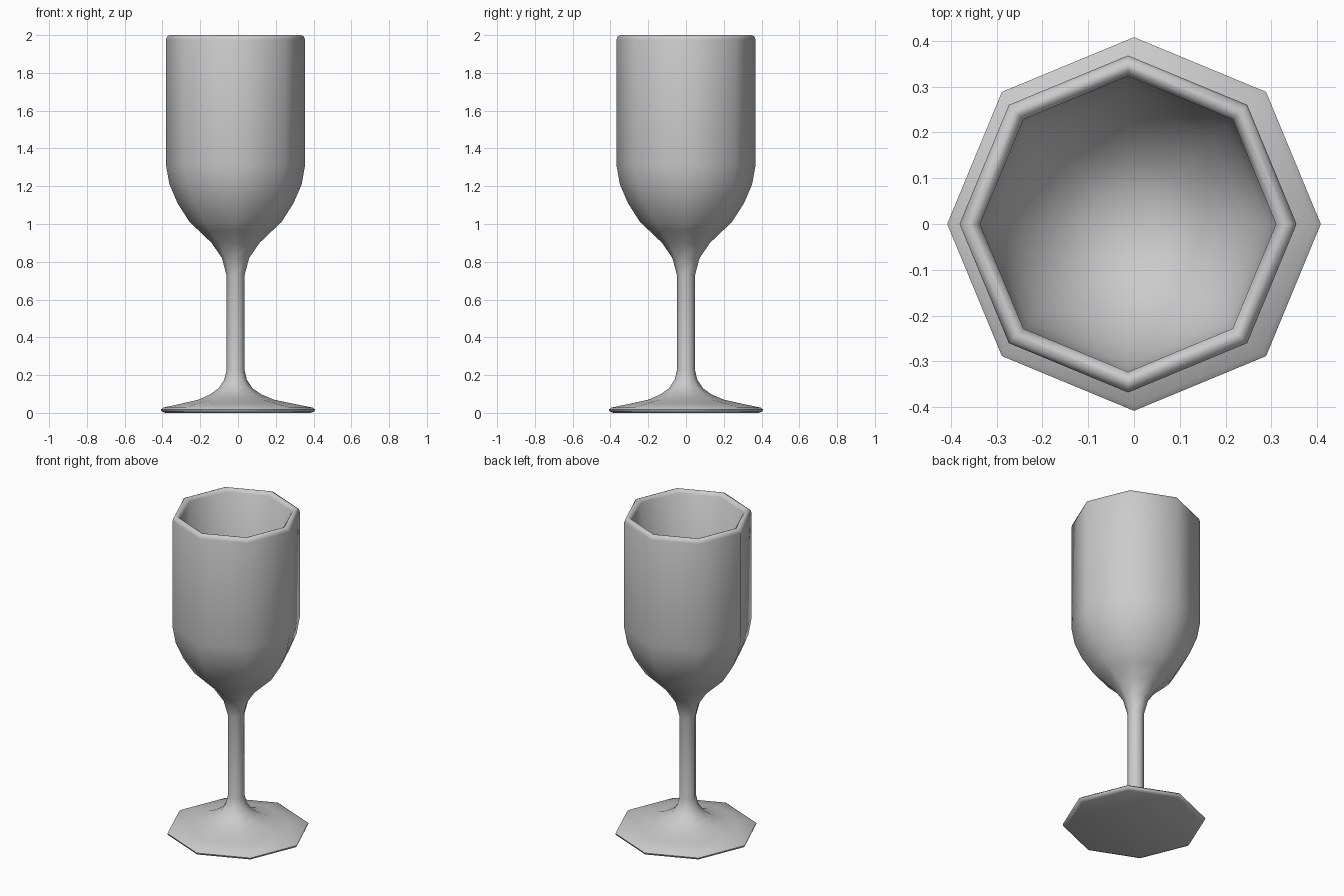
import bpy, bmesh, math

if "Cube" in bpy.data.objects:
    bpy.data.objects.remove(bpy.data.objects["Cube"])

SIDES = 8
# Profile: radius, height; runs from the underside, up the outside, over the lip, down inside
foot = [(0.385, 0.0), (0.405, 0.008), (0.408, 0.018), (0.395, 0.028),
        (0.29, 0.05), (0.2, 0.07), (0.135, 0.098), (0.09, 0.13), (0.06, 0.175)]
stem = [(0.048, 0.225), (0.048, 0.73)]
bowl = [(0.072, 0.82), (0.127, 0.9), (0.195, 0.965), (0.243, 1.01), (0.307, 1.11),
        (0.35, 1.21), (0.368, 1.31), (0.368, 1.975), (0.362, 1.993), (0.347, 2.0)]
inside = [(0.336, 1.997), (0.323, 1.98), (0.323, 1.32), (0.305, 1.22), (0.265, 1.13),
          (0.21, 1.05), (0.15, 0.995), (0.08, 0.955)]


def lathe(name, rings):
    """Octagonal lathe; each ring is (centre x, radius, z)."""
    bm = bmesh.new()
    loops = []
    for cx, r, z in rings:
        loops.append([bm.verts.new((cx + r * math.cos(math.tau * i / SIDES),
                                    r * math.sin(math.tau * i / SIDES), z))
                      for i in range(SIDES)])
    for a, b in zip(loops, loops[1:]):
        for i in range(SIDES):
            j = (i + 1) % SIDES
            bm.faces.new((a[i], a[j], b[j], b[i]))
    bm.faces.new(loops[0][::-1])
    bm.faces.new(loops[-1])
    bmesh.ops.recalc_face_normals(bm, faces=bm.faces)
    mesh = bpy.data.meshes.new(name)
    bm.to_mesh(mesh)
    bm.free()
    obj = bpy.data.objects.new(name, mesh)
    bpy.context.collection.objects.link(obj)
    return obj


# The stem and bowl sit slightly left of the foot's centre
OFFSET = -0.013
rings = [(OFFSET * min(1, max(0, (0.408 - r) / 0.3)) if z > 0.03 else 0, r, z) for r, z in foot]
rings += [(OFFSET, r, z) for r, z in stem + bowl + inside]
goblet = lathe("goblet", rings)

# Smooth shading across the facets
bpy.context.view_layer.objects.active = goblet
goblet.select_set(True)
bpy.ops.object.shade_smooth_by_angle(angle=math.radians(60))
